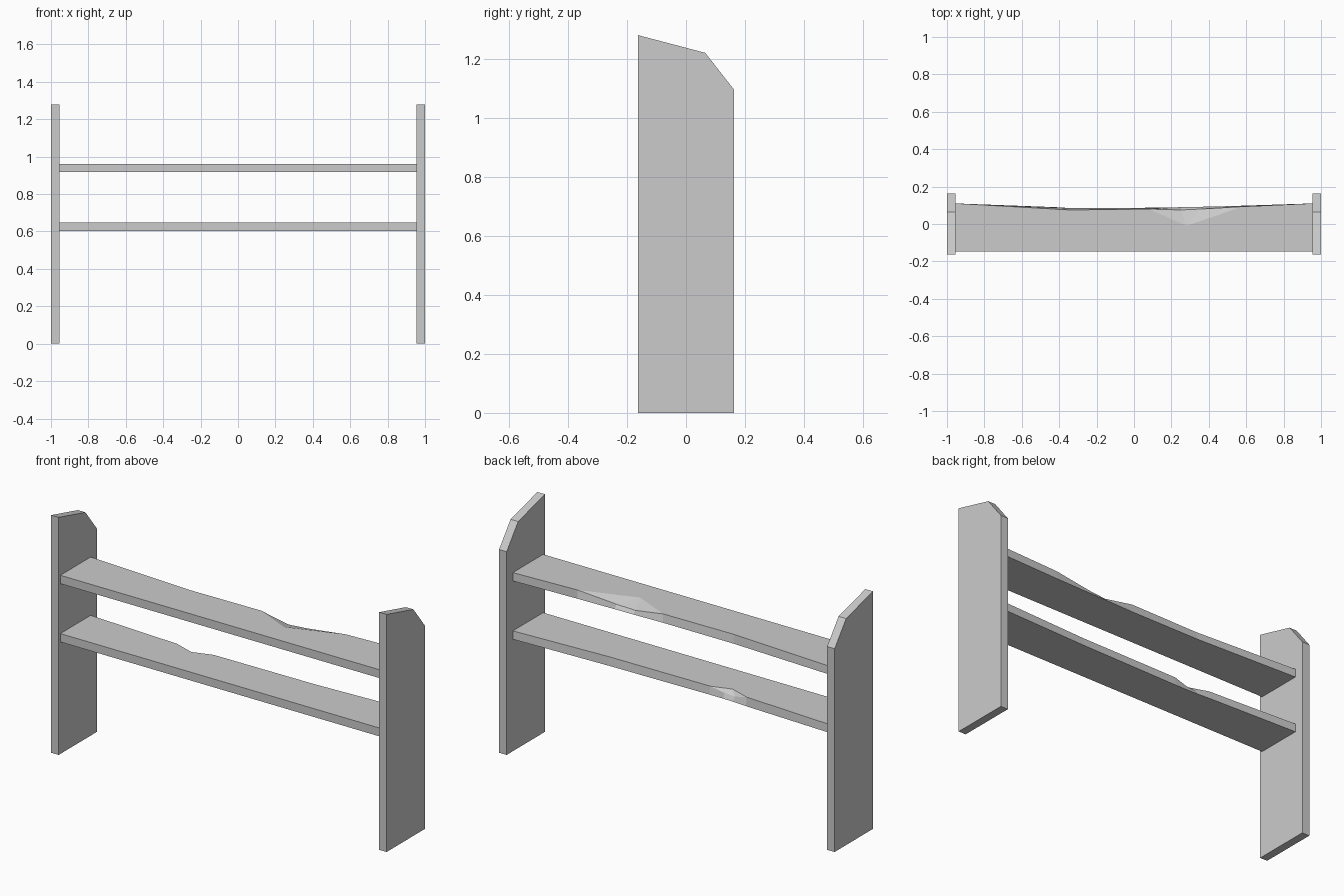
import bpy, bmesh

if "Cube" in bpy.data.objects:
    bpy.data.objects.remove(bpy.data.objects["Cube"])


def finish(name, bm):
    bmesh.ops.recalc_face_normals(bm, faces=bm.faces)
    mesh = bpy.data.meshes.new(name)
    bm.to_mesh(mesh)
    bm.free()
    obj = bpy.data.objects.new(name, mesh)
    bpy.context.collection.objects.link(obj)


# Upright side boards with a clipped, sloping top
def side_board(name, x0, x1):
    profile = [(-.163, 0), (.163, 0), (.163, 1.095), (.065, 1.22), (-.163, 1.28)]
    bm = bmesh.new()
    face = bm.faces.new([bm.verts.new((x0, y, z)) for y, z in profile])
    ext = bmesh.ops.extrude_face_region(bm, geom=[face])
    moved = [v for v in ext["geom"] if isinstance(v, bmesh.types.BMVert)]
    bmesh.ops.translate(bm, verts=moved, vec=(x1 - x0, 0, 0))
    finish(name, bm)


# Rough planks: straight front, worn back edge, one shallow chip on top
# edge rows: x, y at top, y at bottom, drop of the top edge
def shelf(name, z0, z1, edge, chip_start, chip_end, tip):
    bm = bmesh.new()
    front = [bm.verts.new((x, -.148, z)) for x, z in
             ((-.955, z0), (.955, z0), (.955, z1), (-.955, z1))]
    top = [bm.verts.new((x, yt, z1 - d)) for x, yt, yb, d in edge]
    bottom = [bm.verts.new((x, yb, z0)) for x, yt, yb, d in edge]
    tip = bm.verts.new((*tip, z1))
    bm.faces.new(front)
    bm.faces.new([front[0], front[1]] + bottom[::-1])
    bm.faces.new([front[3], front[2]] + top[:chip_end - 1:-1] + [tip] + top[chip_start::-1])
    for i in range(chip_start, chip_end):
        bm.faces.new((tip, top[i], top[i + 1]))
    for i in range(len(edge) - 1):
        bm.faces.new((top[i], top[i + 1], bottom[i + 1], bottom[i]))
    bm.faces.new((front[0], front[3], top[0], bottom[0]))
    bm.faces.new((front[1], front[2], top[-1], bottom[-1]))
    finish(name, bm)


side_board("left_side_board", -1, -.955)
side_board("right_side_board", .955, 1)

shelf("upper_shelf", .917, .962,
      [(-.955, .11, .11, 0), (-.34, .075, .085, 0), (.08, .08, .085, 0),
       (.25, .075, .09, .028), (.36, .08, .092, .022), (.58, .093, .097, 0),
       (.955, .11, .11, 0)], 2, 5, (.28, -.01))
shelf("lower_shelf", .603, .648,
      [(-.955, .11, .11, 0), (-.42, .082, .09, 0), (-.34, .072, .085, .022),
       (-.28, .072, .083, .018), (-.2, .08, .083, 0), (.4, .085, .092, 0),
       (.955, .11, .11, 0)], 1, 4, (-.31, .045))
